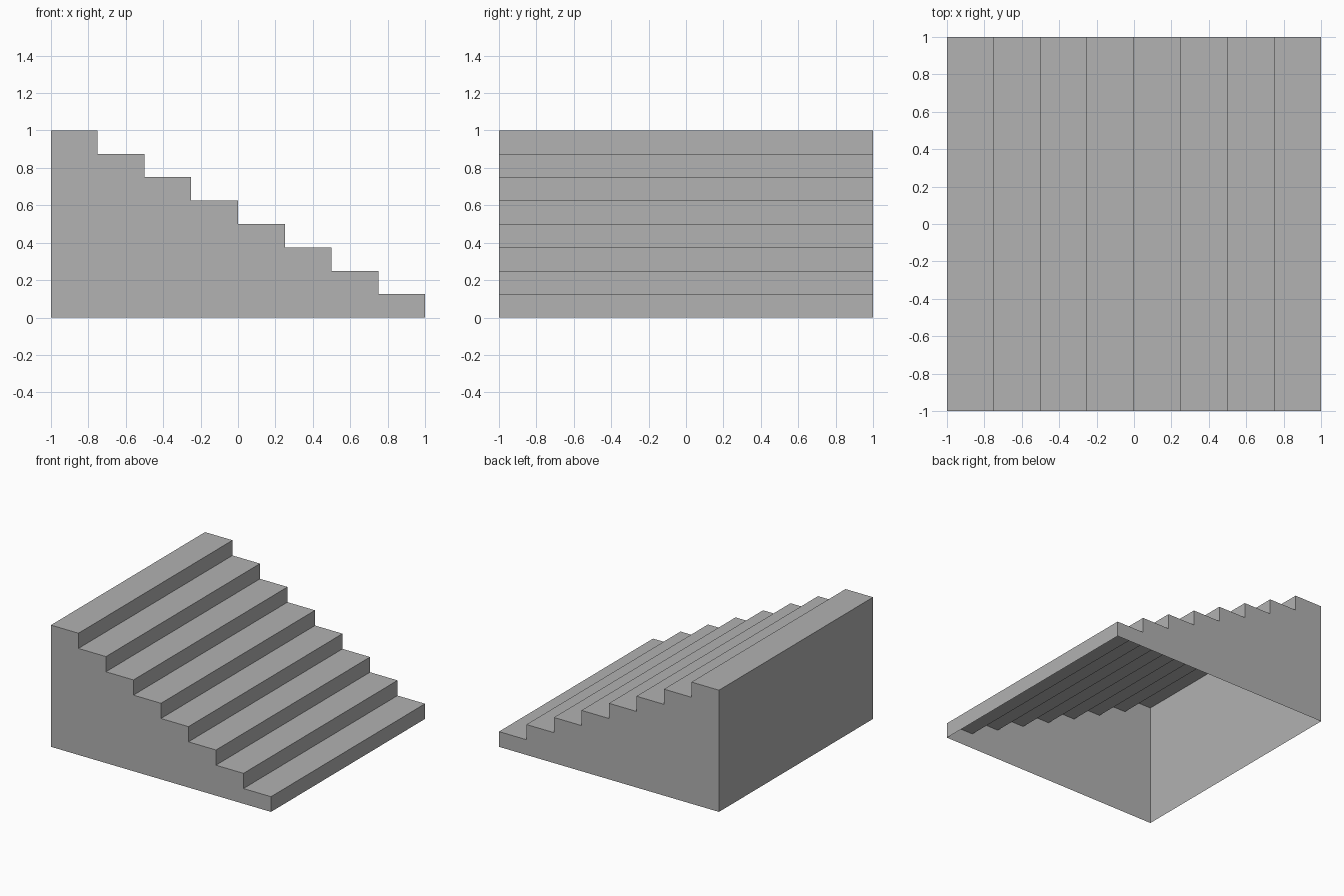
import bpy
import bmesh

STEPS = 8
RUN = 2 / STEPS
RISE = 1 / STEPS

cube = bpy.data.objects.get("Cube")
if cube:
    bpy.data.objects.remove(cube, do_unlink=True)

grey = bpy.data.materials.new("mid grey")
grey.use_nodes = True
colour = (0.445, 0.445, 0.445, 1)
grey.diffuse_color = colour
grey.node_tree.nodes["Principled BSDF"].inputs["Base Color"].default_value = colour

# Stepped outline, climbing from the low end to the tall end
profile = [(1, 0)]
for i in range(STEPS):
    z = (i + 1) * RISE
    profile += [(1 - i * RUN, z), (1 - (i + 1) * RUN, z)]
profile.append((-1, 0))

# Side walls, then treads, risers and the tall end wall; the underside is open
bm = bmesh.new()
front = [bm.verts.new((x, -1, z)) for x, z in profile]
back = [bm.verts.new((x, 1, z)) for x, z in profile]
bm.faces.new(front)
bm.faces.new(back[::-1])
for i in range(len(profile) - 1):
    bm.faces.new((front[i], back[i], back[i + 1], front[i + 1]))
bmesh.ops.recalc_face_normals(bm, faces=bm.faces)

# Keep the walls facing outward
bm.faces.ensure_lookup_table()
bm.normal_update()
if bm.faces[0].normal.y > 0:
    bmesh.ops.reverse_faces(bm, faces=bm.faces)

mesh = bpy.data.meshes.new("staircase")
bm.to_mesh(mesh)
bm.free()
mesh.materials.append(grey)
staircase = bpy.data.objects.new("staircase", mesh)
bpy.context.collection.objects.link(staircase)
